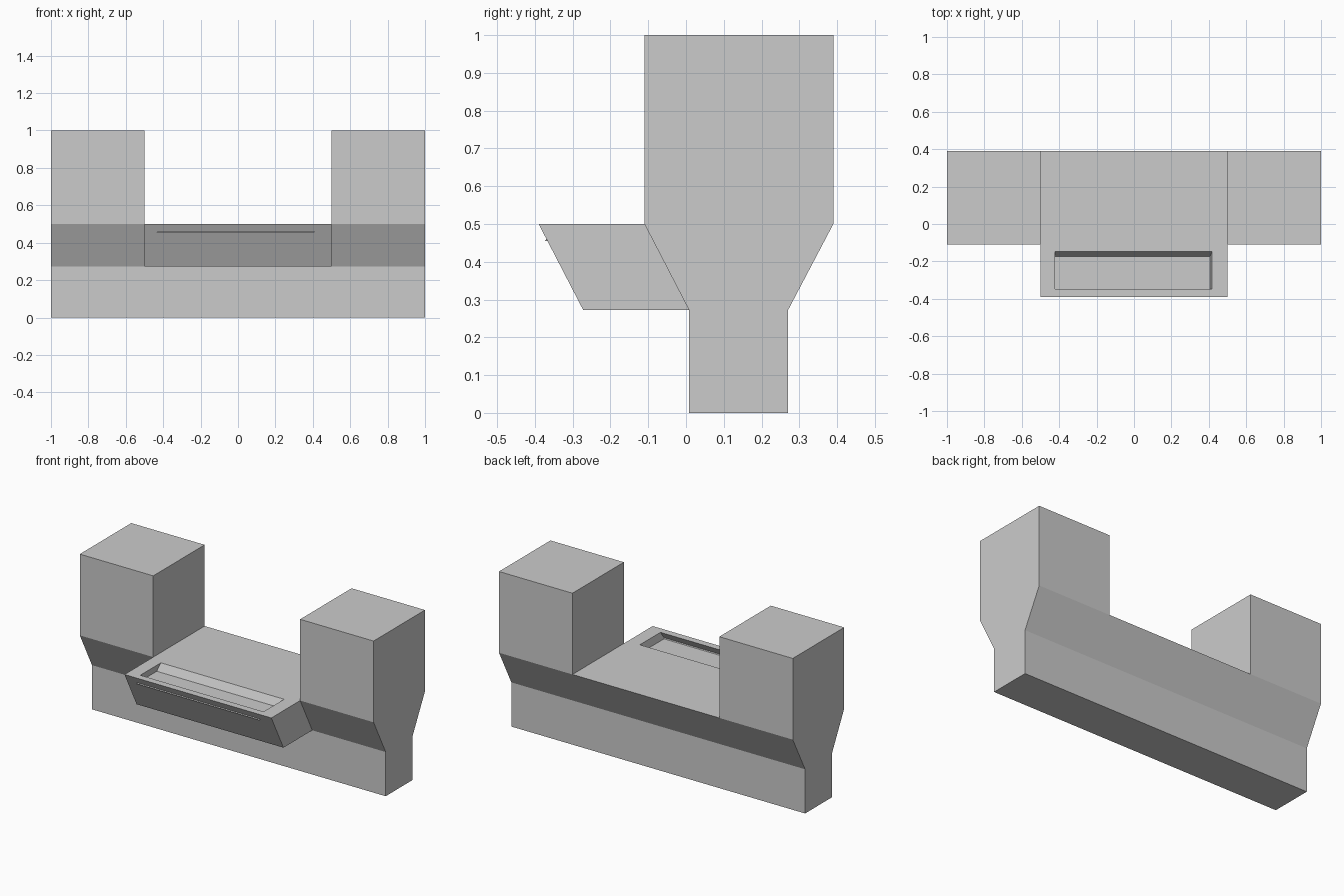
import bpy
import bmesh
from mathutils import Vector

cube = bpy.data.objects.get("Cube")
if cube:
    bpy.data.objects.remove(cube, do_unlink=True)

# Plain stone colour
stone = bpy.data.materials.new("stone_grey")
stone.use_nodes = True
colour = (0.6, 0.6, 0.6, 1)
stone.diffuse_color = colour
stone.node_tree.nodes["Principled BSDF"].inputs["Base Color"].default_value = colour

# Wall cross-section (y, z): narrow foot flaring out to a wide top
PROFILE = [(0.008, 0), (0.27, 0), (0.27, 0.272), (0.39, 0.5), (-0.11, 0.5), (0.008, 0.272)]
STATIONS = [-1, -0.5, 0.5, 1]
TOP, FRONT_SLOPE = 3, 4

bm = bmesh.new()


def push(face, offset):
    """Extrude one face along an offset and return the moved face."""
    new = bmesh.ops.extrude_discrete_faces(bm, faces=[face])["faces"][0]
    bmesh.ops.translate(bm, verts=new.verts[:], vec=Vector(offset))
    return new


# Wall in three lengths
rings = [[bm.verts.new((x, y, z)) for y, z in PROFILE] for x in STATIONS]
sections = []
for a, b in zip(rings, rings[1:]):
    sections.append([bm.faces.new((a[i], a[i - len(a) + 1], b[i - len(a) + 1], b[i]))
                     for i in range(len(a))])
bm.faces.new(rings[0])
bm.faces.new(rings[-1])
bmesh.ops.recalc_face_normals(bm, faces=bm.faces[:])

# Square merlons at both ends
for end in (sections[0], sections[-1]):
    push(end[TOP], (0, 0, 0.5))

# Overhanging ledge in the middle
ledge = push(sections[1][FRONT_SLOPE], (0, -0.28, 0))
ledge_top = next(f for e in ledge.edges for f in e.link_faces
                 if f is not ledge and f.normal.z > 0.9 or
                 f is not ledge and min(v.co.z for v in f.verts) > 0.49)

# Slanted tray sunk into the ledge
bmesh.ops.inset_individual(bm, faces=[ledge_top], thickness=0.05)
centre = ledge_top.calc_center_median()
for v in ledge_top.verts:
    v.co.x = 0.417 if v.co.x > 0 else -0.422
    v.co.y = -0.147 if v.co.y > centre.y else -0.347
push(ledge_top, (-0.01, -0.026, -0.045))

bmesh.ops.recalc_face_normals(bm, faces=bm.faces[:])
mesh = bpy.data.meshes.new("battlement_wall")
bm.to_mesh(mesh)
bm.free()
mesh.materials.append(stone)
wall = bpy.data.objects.new("battlement_wall", mesh)
bpy.context.collection.objects.link(wall)
